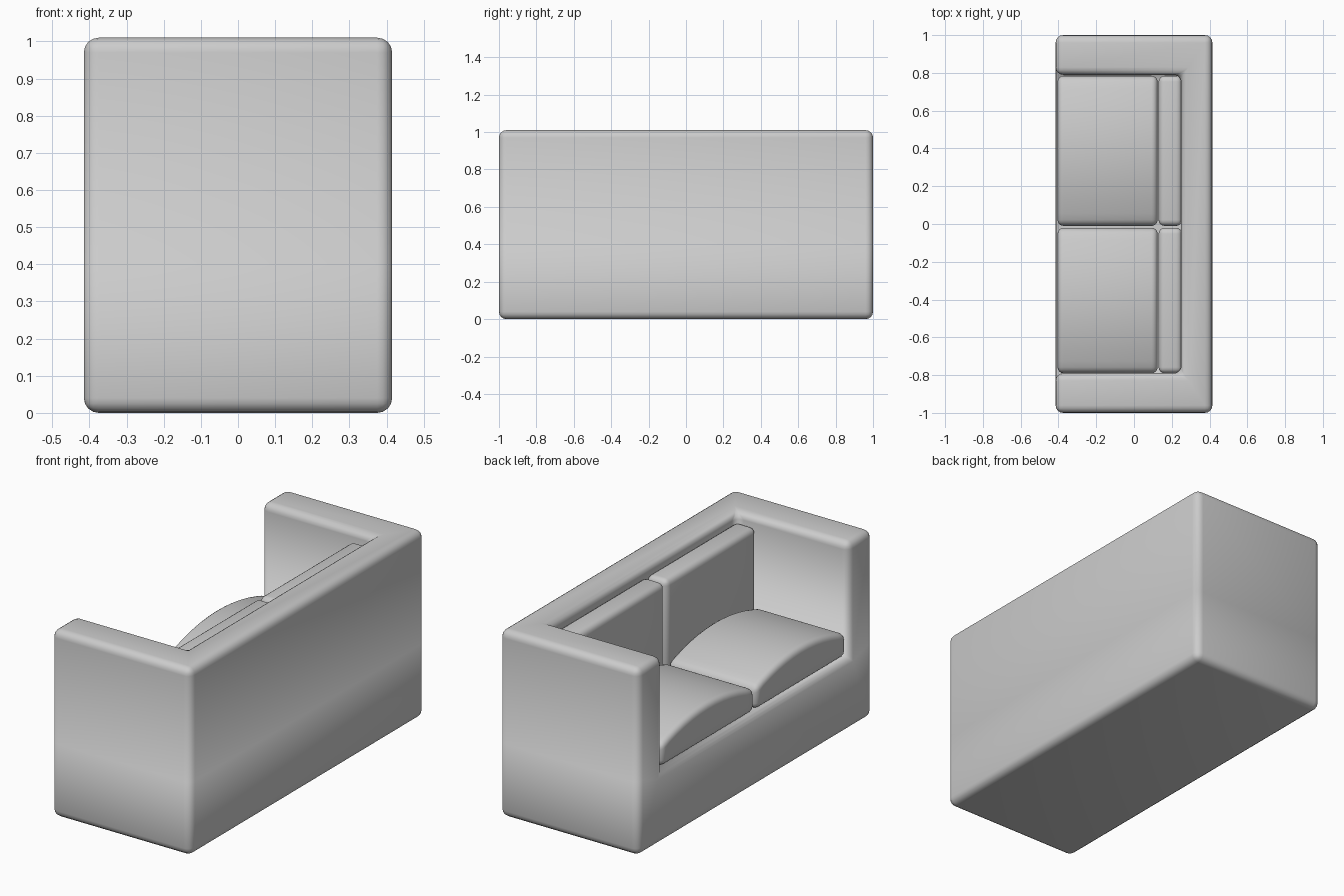
import bpy
import bmesh
from mathutils import Vector

cube = bpy.data.objects.get("Cube")
if cube:
    bpy.data.objects.remove(cube, do_unlink=True)

fabric = bpy.data.materials.new("grey fabric")
fabric.use_nodes = True
COLOUR = (0.6, 0.6, 0.6, 1)
fabric.diffuse_color = COLOUR
fabric.node_tree.nodes["Principled BSDF"].inputs["Base Color"].default_value = COLOUR

HEIGHT, SEAT = 1.01, 0.4
XS = (-0.415, 0.25, 0.415)
YS = (-1, -0.79, 0.79, 1)


def finish(name, bm):
    bmesh.ops.recalc_face_normals(bm, faces=bm.faces)
    mesh = bpy.data.meshes.new(name)
    bm.to_mesh(mesh)
    bm.free()
    mesh.materials.append(fabric)
    mesh.shade_smooth()
    obj = bpy.data.objects.new(name, mesh)
    bpy.context.collection.objects.link(obj)
    return obj


def raise_faces(bm, faces, height):
    """Extrude faces upwards and return the new top faces."""
    geom = bmesh.ops.extrude_face_region(bm, geom=faces)["geom"]
    verts = [g for g in geom if isinstance(g, bmesh.types.BMVert)]
    bmesh.ops.translate(bm, verts=verts, vec=(0, 0, height))
    return [g for g in geom if isinstance(g, bmesh.types.BMFace)]


def sofa_frame():
    """Base, arms and back as one soft-edged shell."""
    bm = bmesh.new()
    grid = [[bm.verts.new((x, y, 0)) for y in YS] for x in XS]
    cells = [bm.faces.new((grid[i][j], grid[i + 1][j], grid[i + 1][j + 1], grid[i][j + 1]))
             for i in range(2) for j in range(3)]
    # Keep the underside, then raise the seat block
    bottom = bmesh.ops.duplicate(bm, geom=cells)["geom"]
    top = raise_faces(bm, cells, SEAT)
    bmesh.ops.remove_doubles(bm, verts=bm.verts, dist=0.001)
    # Raise arms and back around the seat
    walls = []
    for face in top:
        c = face.calc_center_median()
        if c.x > XS[1] or abs(c.y) > YS[2]:
            walls.append(face)
    raise_faces(bm, walls, HEIGHT - SEAT)
    bmesh.ops.recalc_face_normals(bm, faces=bm.faces)
    bmesh.ops.dissolve_limit(bm, angle_limit=0.02, verts=bm.verts, edges=bm.edges)
    obj = finish("sofa_frame", bm)
    bevel = obj.modifiers.new("soft edges", "BEVEL")
    bevel.width = 0.04
    bevel.segments = 4


def cushion(name, low, high, crown=0):
    """Rounded block whose top swells towards its middle."""
    low, high = Vector(low), Vector(high)
    size, mid = high - low, (low + high) / 2
    bm = bmesh.new()
    bmesh.ops.create_cube(bm, size=1)
    bmesh.ops.scale(bm, vec=size, verts=bm.verts)
    bmesh.ops.translate(bm, vec=mid, verts=bm.verts)
    bmesh.ops.bevel(bm, geom=bm.edges[:], offset=0.032, segments=4,
                    profile=0.5, affect="EDGES")
    if crown:
        for i in range(1, 12):
            cut = Vector((0, low.y + size.y * i / 12, 0))
            bmesh.ops.bisect_plane(bm, geom=bm.verts[:] + bm.edges[:] + bm.faces[:],
                                   plane_co=cut, plane_no=(0, 1, 0))
        for v in bm.verts:
            if v.co.z > mid.z:
                v.co.z += crown * (1 - ((v.co.y - mid.y) * 2 / size.y) ** 2)
    finish(name, bm)


sofa_frame()
for side, y0, y1 in (("left", -0.01, 0.785), ("right", -0.79, -0.02)):
    cushion(side + "_seat_cushion", (-0.405, y0, SEAT), (0.125, y1, 0.52), 0.075)
    cushion(side + "_back_cushion", (0.13, y0, SEAT), (0.255, y1, 0.955))
